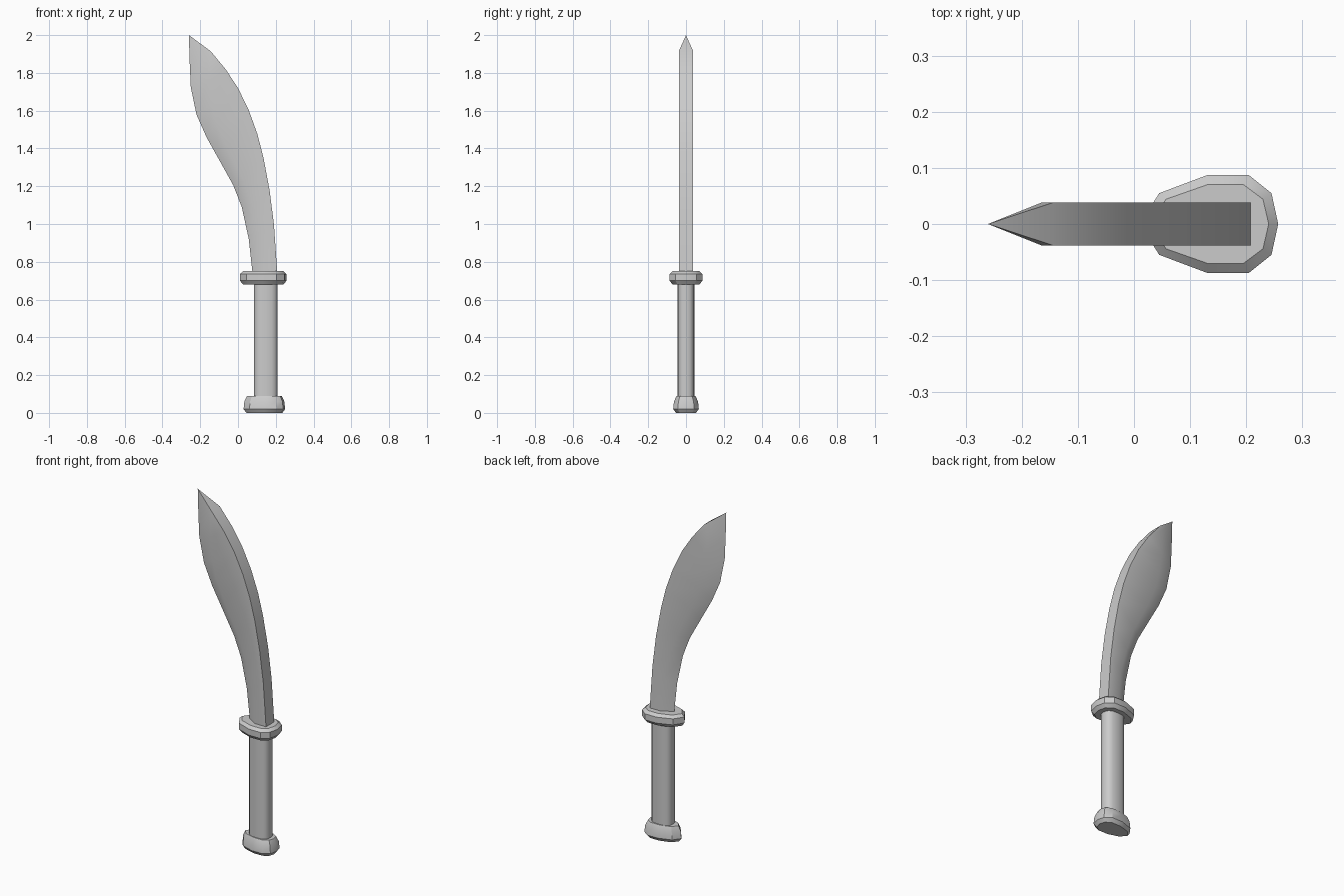
import bpy
import math

cube = bpy.data.objects.get("Cube")
if cube:
    bpy.data.objects.remove(cube, do_unlink=True)

steel = bpy.data.materials.new("plain grey steel")
steel.use_nodes = True
GREY = (0.6, 0.6, 0.6, 1)
steel.diffuse_color = GREY
steel.node_tree.nodes["Principled BSDF"].inputs["Base Color"].default_value = GREY


def make_object(name, verts, faces, angle):
    mesh = bpy.data.meshes.new(name)
    mesh.from_pydata(verts, [], faces)
    mesh.materials.append(steel)
    obj = bpy.data.objects.new(name, mesh)
    bpy.context.collection.objects.link(obj)
    bpy.ops.object.select_all(action="DESELECT")
    obj.select_set(True)
    bpy.context.view_layer.objects.active = obj
    bpy.ops.object.mode_set(mode="EDIT")
    bpy.ops.mesh.select_all(action="SELECT")
    bpy.ops.mesh.normals_make_consistent(inside=False)
    bpy.ops.object.mode_set(mode="OBJECT")
    bpy.ops.object.shade_smooth_by_angle(angle=math.radians(angle))
    return obj


def bridge(rings, n):
    """Quads joining consecutive closed rings of n points."""
    return [(r * n + i, r * n + (i + 1) % n, (r + 1) * n + (i + 1) % n, (r + 1) * n + i)
            for r in range(rings - 1) for i in range(n)]


def stack(name, outline, centre, levels, angle):
    """Loft an outline upward; each level is (height, inset)."""
    verts = []
    n = len(outline)
    half_x = max(abs(x - centre) for x, y in outline)
    half_y = max(abs(y) for x, y in outline)
    for z, inset in levels:
        sx, sy = 1 - inset / half_x, 1 - inset / half_y
        verts += [(centre + (x - centre) * sx, y * sy, z) for x, y in outline]
    last = (len(levels) - 1) * n
    faces = bridge(len(levels), n)
    faces += [tuple(range(n)), tuple(range(last, last + n))]
    return make_object(name, verts, faces, angle)


# Blade: cutting edge, bevel ridge and spine as (x, z) at matching stations
edge = [(.077, .74), (.057, .92), (.02, 1.09), (-.025, 1.205), (-.1, 1.34),
        (-.167, 1.46), (-.22, 1.58), (-.25, 1.725), (-.256, 1.86)]
ridge = [(.137, .74), (.12, .945), (.08, 1.09), (.03, 1.23), (-.055, 1.395),
         (-.115, 1.53), (-.14, 1.63), (-.158, 1.76), (-.165, 1.9)]
spine = [(.208, .74), (.19, 1.0), (.167, 1.18), (.135, 1.35), (.103, 1.475),
         (.058, 1.6), (0, 1.72), (-.066, 1.82), (-.145, 1.915)]
THICK = .038
verts = []
for (ex, ez), (rx, rz), (sx, sz) in zip(edge, ridge, spine):
    verts += [(ex, 0, ez), (rx, -THICK, rz), (sx, -THICK, sz),
              (sx, THICK, sz), (rx, THICK, rz)]
count = len(edge)
tip = len(verts)
verts.append((-.26, 0, 2))
end = tip - 5
faces = bridge(count, 5) + [tuple(range(5))]
faces += [(end + i, end + (i + 1) % 5, tip) for i in range(5)]
make_object("blade", verts, faces, 32)

# Guard and pommel share a tapered ten-sided outline
half = [(.045, .055), (.13, .087), (.205, .087), (.245, .055)]
guard_outline = ([(.01, 0)] + [(x, -y) for x, y in half] + [(.257, 0)]
                 + list(reversed(half)))
stack("guard", guard_outline, .134, [(.68, .016), (.7, 0), (.735, 0), (.75, .017)], 30)

pommel_outline = [(.14 + (x - .134) * .89, y * .78) for x, y in guard_outline]
stack("pommel", pommel_outline, .14, [(0, .015), (.02, 0), (.06, .004), (.09, .018)], 30)

# Grip: rounded oval column
SIDES = 16


def rounded(value, power=.75):
    return math.copysign(abs(value) ** power, value)


grip_outline = [(.147 + .063 * rounded(math.cos(a)), .045 * rounded(math.sin(a)))
                for a in (2 * math.pi * i / SIDES for i in range(SIDES))]
stack("grip", grip_outline, .147, [(.07, 0), (.69, 0)], 40)
